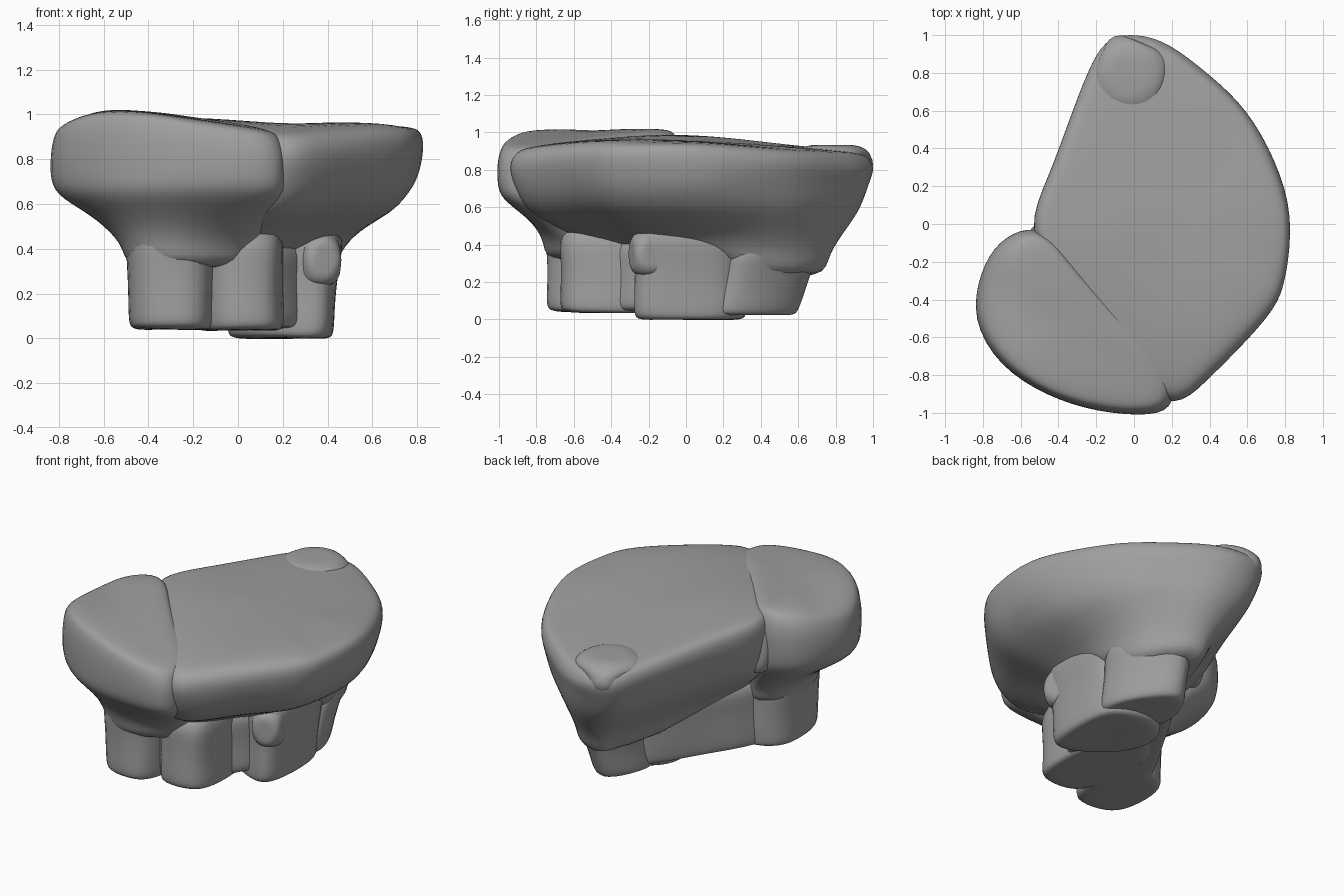
import bpy, bmesh, random
from mathutils import Vector

random.seed(4)
if "Cube" in bpy.data.objects:
    bpy.data.objects.remove(bpy.data.objects["Cube"], do_unlink=True)

stone = bpy.data.materials.new("grey_stone")
stone.use_nodes = True
grey = (0.35, 0.35, 0.35, 1)
stone.diffuse_color = grey
bsdf = stone.node_tree.nodes["Principled BSDF"]
bsdf.inputs["Base Color"].default_value = grey
bsdf.inputs["Roughness"].default_value = 0.9


def finish(name, bm, levels):
    """Turn a bmesh into a smooth stone object."""
    bmesh.ops.recalc_face_normals(bm, faces=bm.faces)
    mesh = bpy.data.meshes.new(name)
    bm.to_mesh(mesh)
    bm.free()
    mesh.shade_smooth()
    mesh.materials.append(stone)
    obj = bpy.data.objects.new(name, mesh)
    bpy.context.collection.objects.link(obj)
    mod = obj.modifiers.new("round", 'SUBSURF')
    mod.levels = mod.render_levels = levels
    return obj


def loft(name, rings, jitter=0.008):
    """Skin closed rings of points, cap both ends and round the result."""
    bm = bmesh.new()
    loops = []
    for ring in rings:
        loops.append([bm.verts.new(Vector(p) + Vector([random.uniform(-jitter, jitter) for _ in p]))
                      for p in ring])
    n = len(loops[0])
    for a, b in zip(loops, loops[1:]):
        for i in range(n):
            j = (i + 1) % n
            bm.faces.new((a[i], a[j], b[j], b[i]))
    bm.faces.new(loops[0])
    bm.faces.new(loops[-1])
    finish(name, bm, 2)


def scaled(outline, s):
    cx = sum(p[0] for p in outline) / len(outline)
    cy = sum(p[1] for p in outline) / len(outline)
    return [(cx + (x - cx) * s, cy + (y - cy) * s) for x, y in outline]


def cap(name, rim, low, top, shoulder, levels):
    """Overhanging slab: flat top, rounded rim, sides tapering to the low outline.
    Each level gives the taper and its height at the back and at the front."""
    rim = scaled(rim, 1.015)
    rings = []
    for s, d in shoulder:
        rings.append([(x, y, top(x, y) - d) for x, y in scaled(rim, s)])
    for t, z_back, z_front in levels:
        ring = []
        for (a, b), (c, d) in zip(rim, low):
            f = max(0, min(1, (0.55 - b) / 0.5))
            ring.append((a + (c - a) * t, b + (d - b) * t, z_back + (z_front - z_back) * f))
        rings.append(ring)
    loft(name, rings)


def foot(name, outline, z0, z1, flare=1.1, lean=(0, 0)):
    """Rounded block standing under the slab."""
    rings = []
    outline = scaled(outline, 1.05)
    for s, t in ((0.5, 0), (0.94, 0), (1, 0.06), (0.99, 0.3), (1, 0.6), (flare, 1)):
        z = z0 + (z1 - z0) * t
        rings.append([(x + lean[0] * t, y + lean[1] * t, z) for x, y in scaled(outline, s)])
    loft(name, rings)


def lump(name, location, size, turn=0):
    """Small weathered boulder set into the surface."""
    bm = bmesh.new()
    bmesh.ops.create_icosphere(bm, subdivisions=3, radius=1)
    for v in bm.verts:
        v.co = Vector([max(-0.8, min(0.8, c)) for c in v.co])
    obj = finish(name, bm, 1)
    obj.location, obj.scale, obj.rotation_euler.z = location, size, turn


# Main slab
slab_rim = [(0, 1), (.18, .96), (.39, .79), (.6, .61), (.75, .33), (.85, .04),
            (.8, -.29), (.75, -.45), (.54, -.67), (.38, -.84), (.22, -.98), (.02, -.85),
            (-.4, -.3), (-.58, -.03), (-.44, .25), (-.32, .6), (-.22, .88), (-.13, .98)]
slab_low = [(.1, .77), (.22, .75), (.36, .6), (.43, .45), (.46, .25), (.45, .05),
            (.4, -.18), (.33, -.27), (.22, -.36), (.17, -.5), (.08, -.62), (-.08, -.6),
            (-.3, -.4), (-.3, -.18), (-.18, .1), (-.08, .35), (.0, .62), (.05, .73)]
cap("main_slab", slab_rim, slab_low,
    lambda x, y: .98 - .035 * x - .085 * max(y, 0) - .2 * max(-.6 - y, 0),
    ((.5, 0), (.88, 0), (.965, .015), (1, .08)),
    [(.08, .74, .72), (.2, .64, .63), (.38, .56, .56), (.8, .42, .48), (1, .33, .43),
     (1.15, .18, .38)])

# Front lobe
lobe_rim = [(-.56, -.02), (-.72, -.1), (-.81, -.26), (-.86, -.5), (-.71, -.75), (-.46, -.91),
            (-.2, -.99), (.1, -1.01), (.22, -.95), (.2, -.75), (0, -.55), (-.3, -.25),
            (-.43, -.06)]
lobe_low = [(-.36, -.2), (-.45, -.26), (-.48, -.35), (-.5, -.48), (-.47, -.68), (-.3, -.76),
            (-.15, -.74), (-.02, -.68), (.06, -.6), (.08, -.5), (0, -.4), (-.2, -.3), (-.3, -.2)]
cap("front_lobe", lobe_rim, lobe_low,
    lambda x, y: 1.03 - .14 * max(x + .5, 0) - .5 * max(-.65 - x, 0),
    ((.5, 0), (.88, .005), (.96, .035), (1, .12)),
    [(0, .72, .72), (.07, .645, .645), (.45, .56, .56), (.75, .48, .48), (.97, .4, .4),
     (1, .3, .3)])

# Supporting blocks
foot("base_core", [(-.4, -.6), (.1, -.5), (.33, -.16), (.36, .25), (.18, .5), (0, .36),
                   (-.16, .05), (-.36, -.25)], .045, .5, 1.05)
foot("front_foot", [(-.49, -.45), (-.47, -.7), (-.3, -.74), (-.14, -.72), (-.1, -.5),
                    (-.1, -.25), (-.3, -.2), (-.46, -.28)], .04, .56)
foot("middle_foot", [(-.11, -.66), (.1, -.66), (.19, -.6), (.2, -.3), (.15, 0),
                     (-.1, .08), (-.2, -.1), (-.17, -.45)], .035, .54, 1.03)
foot("right_foot", [(.2, -.24), (.34, -.28), (.41, -.22), (.42, .1), (.39, .28),
                    (.1, .35), (-.07, .15), (0, -.1)], 0, .55, 1.15, (.04, 0))
foot("back_foot", [(.41, .08), (.41, .3), (.29, .51), (.16, .62), (.05, .5), (-.04, .2)],
     .025, .45, 1.12, (.04, .14))

# Weathered lumps
lump("side_boulder", (.36, -.2, .35), (.11, .12, .14), .3)
lump("back_knob", (-.02, .785, .83), (.23, .23, .13), -.4)
lump("notch_stone", (-.45, -.06, .78), (.11, .1, .2), .5)
